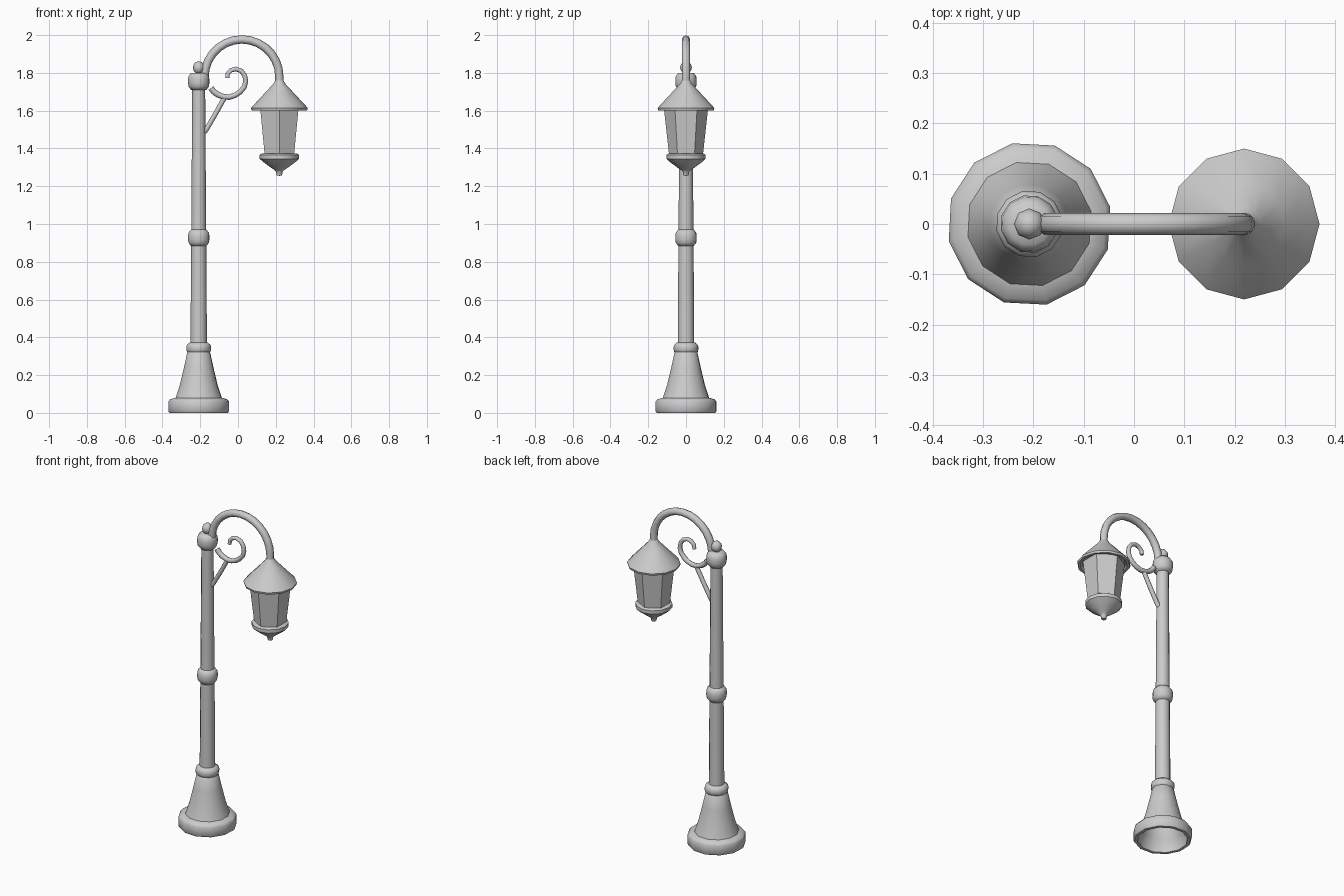
import bpy, bmesh, math

if "Cube" in bpy.data.objects:
    bpy.data.objects.remove(bpy.data.objects["Cube"])

POLE_X, LAMP_X = -0.208, 0.219


def finish(obj, angle):
    bpy.ops.object.select_all(action='DESELECT')
    obj.select_set(True)
    bpy.context.view_layer.objects.active = obj
    if obj.type == 'CURVE':
        bpy.ops.object.convert(target='MESH')
    if angle:
        bpy.ops.object.shade_smooth_by_angle(angle=math.radians(angle))


def lathe(name, profile, x, sides=12, turn=0, angle=40):
    """Revolve (radius, z) points around a vertical axis at x; radius 0 makes a tip."""
    bm = bmesh.new()
    rings = []
    for r, z in profile:
        if r == 0:
            rings.append([bm.verts.new((0, 0, z))] * sides)
            continue
        angles = [math.radians(turn) + math.tau * i / sides for i in range(sides)]
        rings.append([bm.verts.new((r * math.cos(a), r * math.sin(a), z)) for a in angles])
    for low, high in zip(rings, rings[1:]):
        for i in range(sides):
            j = (i + 1) % sides
            corners = list(dict.fromkeys((low[i], low[j], high[j], high[i])))
            bm.faces.new(corners)
    bmesh.ops.recalc_face_normals(bm, faces=bm.faces)
    mesh = bpy.data.meshes.new(name)
    bm.to_mesh(mesh)
    bm.free()
    obj = bpy.data.objects.new(name, mesh)
    obj.location.x = x
    bpy.context.collection.objects.link(obj)
    finish(obj, angle)


def tube(name, points, radius, taper=(1, 1)):
    """Eight-sided tube along (x, z) points in the y = 0 plane."""
    curve = bpy.data.curves.new(name, 'CURVE')
    curve.dimensions = '3D'
    curve.bevel_depth = radius
    curve.bevel_resolution = 2
    curve.use_fill_caps = True
    spline = curve.splines.new('POLY')
    spline.points.add(len(points) - 1)
    for i, (p, (x, z)) in enumerate(zip(spline.points, points)):
        p.co = (x, 0, z, 1)
        p.radius = taper[0] + (taper[1] - taper[0]) * i / (len(points) - 1)
    obj = bpy.data.objects.new(name, curve)
    bpy.context.collection.objects.link(obj)
    finish(obj, 50)


# Hollow flared base with a heavy foot rim
lathe("base", [(0.052, 0.33), (0.072, 0.24), (0.095, 0.14), (0.118, 0.07), (0.135, 0.04),
               (0.14, 0.0), (0.158, 0.0), (0.164, 0.008), (0.164, 0.06), (0.155, 0.072),
               (0.125, 0.08), (0.103, 0.145), (0.08, 0.24), (0.062, 0.32), (0.052, 0.33)],
      POLE_X, turn=12)

# Tapered pole
lathe("pole", [(0, 0.32), (0.044, 0.32), (0.034, 1.75), (0, 1.75)], POLE_X)

# Rounded collars at the foot, middle and top of the pole
for name, z, r, h in (("lower_collar", 0.342, 0.067, 0.031),
                      ("middle_collar", 0.927, 0.058, 0.044),
                      ("top_collar", 1.755, 0.058, 0.045)):
    lathe(name, [(0, z - h), (r * 0.72, z - h), (r * 0.95, z - h * 0.6), (r, z - h * 0.2),
                 (r, z + h * 0.2), (r * 0.95, z + h * 0.6), (r * 0.72, z + h), (0, z + h)],
          POLE_X, turn=12, angle=60)

# Ball finial on top of the pole
ball = [(0.031 * math.sin(math.pi * i / 6), 1.828 - 0.034 * math.cos(math.pi * i / 6))
        for i in range(1, 6)]
lathe("ball_finial", [(0, 1.794)] + ball + [(0, 1.862)], POLE_X, sides=8, angle=60)

# Arched arm carrying the lantern
arch = [(0.021 - 0.198 * math.cos(math.pi * i / 14), 1.779 + 0.198 * math.sin(math.pi * i / 14))
        for i in range(15)]
tube("arm", [(-0.182, 1.755)] + arch + [(LAMP_X, 1.735)], 0.022)

# Decorative scroll and its brace
tube("scroll", [(-0.143, 1.72), (-0.128, 1.70), (-0.105, 1.684), (-0.075, 1.673),
                (-0.045, 1.672), (-0.015, 1.682), (0.012, 1.70), (0.033, 1.725),
                (0.041, 1.755), (0.036, 1.785), (0.018, 1.81), (-0.01, 1.821),
                (-0.036, 1.814), (-0.054, 1.797), (-0.057, 1.773)], 0.016, (1, 0.7))
tube("brace", [(-0.178, 1.485), (-0.160, 1.513), (-0.118, 1.585), (-0.07, 1.672)], 0.013)

# Lantern roof with a thin brim and recessed underside
lathe("lantern_roof", [(0, 1.762), (0.022, 1.76), (0.032, 1.742), (0.08, 1.69), (0.138, 1.628),
                       (0.15, 1.614), (0.147, 1.602), (0.132, 1.602), (0.122, 1.615),
                       (0, 1.625)], LAMP_X, angle=35)

# Six-sided tapered lantern body
lathe("lantern_body", [(0, 1.35), (0.088, 1.35), (0.118, 1.62), (0, 1.62)],
      LAMP_X, sides=6, turn=30, angle=0)

# Lantern cup with a drop finial
lathe("lantern_cup", [(0, 1.372), (0.095, 1.372), (0.104, 1.366), (0.104, 1.345),
                      (0.085, 1.328), (0.05, 1.302), (0.025, 1.285), (0.018, 1.278),
                      (0.014, 1.258), (0, 1.255)], LAMP_X, angle=40)
